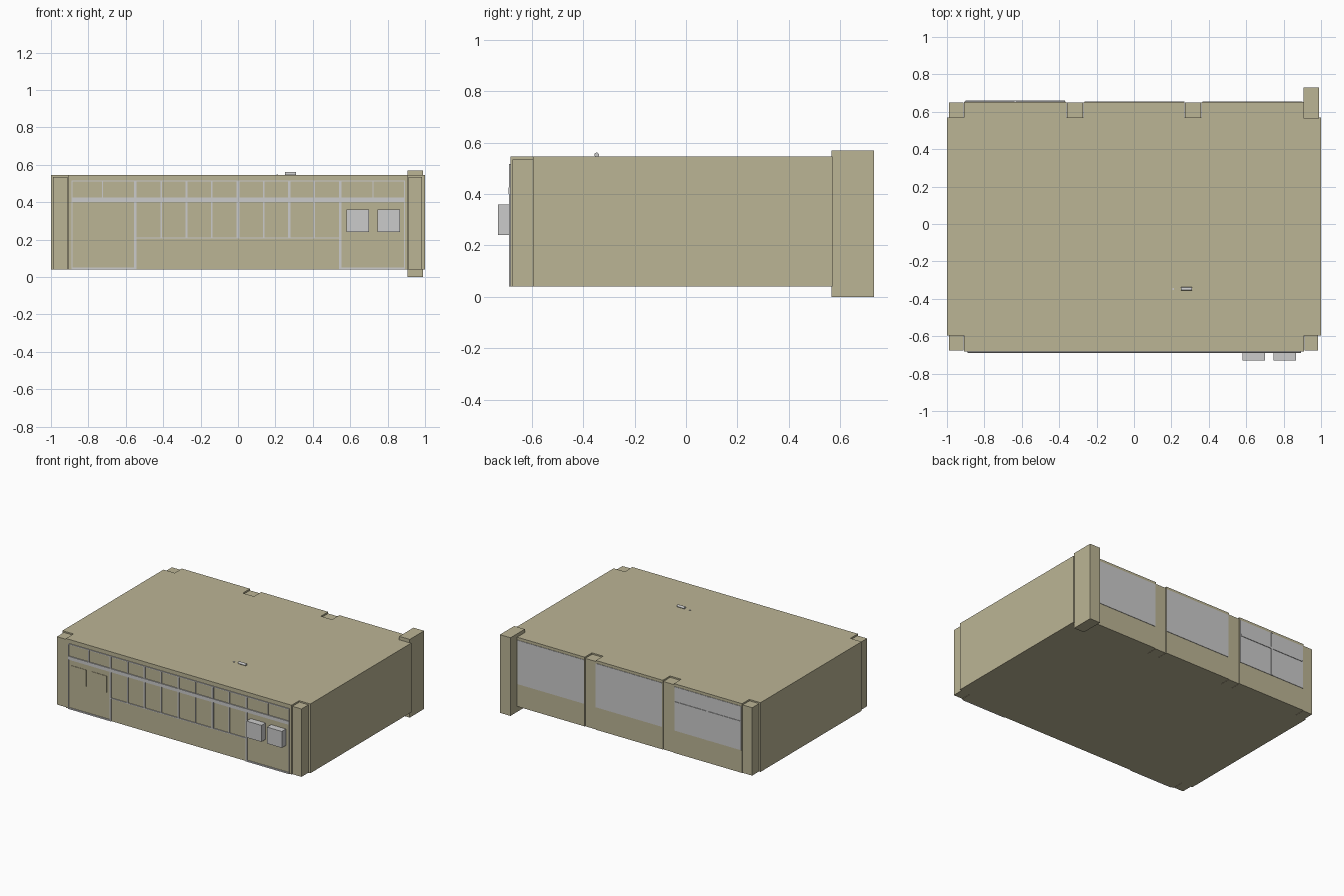
import bpy

wall_mat = bpy.data.materials.new("khaki_wall")
wall_mat.diffuse_color = (0.50, 0.46, 0.30, 1)


def box(name, x0, x1, y0, y1, z0, z1, mat=None):
    bpy.ops.mesh.primitive_cube_add(
        size=1, location=((x0 + x1) / 2, (y0 + y1) / 2, (z0 + z1) / 2))
    o = bpy.context.object
    o.name = name
    o.scale = (x1 - x0, y1 - y0, z1 - z0)
    bpy.ops.object.transform_apply(location=False, rotation=False, scale=True)
    if mat:
        o.data.materials.append(mat)
    return o


BASE, TOP = 0.04, 0.545

# Main shell: one extruded footprint, notched where the columns stand
outline = [(-1, -0.595), (-0.91, -0.595), (-0.91, -0.682), (0.91, -0.682),
           (0.91, -0.595), (1, -0.595), (1, 0.57), (0.905, 0.57), (0.905, 0.653),
           (0.36, 0.653), (0.36, 0.57), (0.27, 0.57), (0.27, 0.653),
           (-0.27, 0.653), (-0.27, 0.57), (-0.36, 0.57), (-0.36, 0.653),
           (-0.91, 0.653), (-0.91, 0.57), (-1, 0.57)]
n = len(outline)
verts = [(x, y, z) for z in (BASE, TOP) for x, y in outline]
faces = [tuple(reversed(range(n))), tuple(range(n, 2 * n))]
faces += [(i, (i + 1) % n, n + (i + 1) % n, n + i) for i in range(n)]
mesh = bpy.data.meshes.new("building_shell")
mesh.from_pydata(verts, [], faces)
mesh.materials.append(wall_mat)
shell = bpy.data.objects.new("building_shell", mesh)
bpy.context.collection.objects.link(shell)

# Columns, slightly lower than the roof, and the tall corner pier
box("front_column_left", -0.988, -0.912, -0.675, -0.59, BASE, 0.535, wall_mat)
box("front_column_right", 0.912, 0.985, -0.675, -0.59, BASE, 0.535, wall_mat)
box("back_column_corner", -0.988, -0.912, 0.565, 0.649, BASE, 0.535, wall_mat)
for s in (-1, 1):
    a, b = sorted((s * 0.272, s * 0.358))
    box("back_column", a, b, 0.565, 0.649, BASE, 0.535, wall_mat)
box("corner_pier", 0.905, 0.99, 0.565, 0.73, 0, 0.57, wall_mat)

# Front glazing frame: transom band, rails, then mullions
YF, YB = -0.688, -0.680
box("front_transom", -0.89, 0.893, YF - 0.001, YB, 0.40, 0.425)
box("front_head_rail", -0.89, 0.893, YF, YB, 0.510, 0.516)
box("front_sill", -0.55, 0.55, YF, YB, 0.205, 0.211)
for x, w, z0 in [(0, 0.014, 0.21), (-0.41, 0.007, 0.21), (-0.275, 0.010, 0.21),
                 (-0.14, 0.007, 0.21), (0.137, 0.007, 0.21), (0.275, 0.014, 0.21),
                 (0.408, 0.007, 0.21), (-0.725, 0.006, 0.42), (0.722, 0.006, 0.42),
                 (-0.55, 0.012, BASE), (0.547, 0.012, BASE),
                 (-0.888, 0.005, BASE), (0.891, 0.005, BASE)]:
    box("front_mullion", x - w / 2, x + w / 2, YF, YB, z0, 0.512)
for s in (-1, 1):
    a, b = sorted((s * 0.55, s * 0.89))
    box("door_threshold", a, b, YF, YB, BASE, 0.05)

# Door panes on the left, wall units on the right at mirrored places
for a, b in ((0.58, 0.70), (0.745, 0.865)):
    box("door_pane", -b, -a, -0.685, YB, 0.24, 0.36, wall_mat)
    box("wall_unit", a, b, -0.73, YB, 0.24, 0.36)

# Back panels between the columns
for a, b in ((-0.905, -0.365), (-0.265, 0.27), (0.365, 0.90)):
    box("back_panel", a, b, 0.64, 0.656, 0.205, 0.525)
box("back_window_rail", -0.90, -0.37, 0.65, 0.660, 0.405, 0.418)
box("back_window_mullion", -0.642, -0.628, 0.65, 0.660, 0.205, 0.525)

# Small roof fitting
bpy.ops.mesh.primitive_cylinder_add(vertices=12, radius=0.009, depth=0.06,
                                    location=(0.28, -0.347, 0.552),
                                    rotation=(0, 1.5708, 0))
bpy.context.object.name = "roof_fitting"
bpy.ops.object.shade_smooth_by_angle()
box("roof_fitting_tip", 0.205, 0.215, -0.352, -0.342, 0.54, 0.549)
